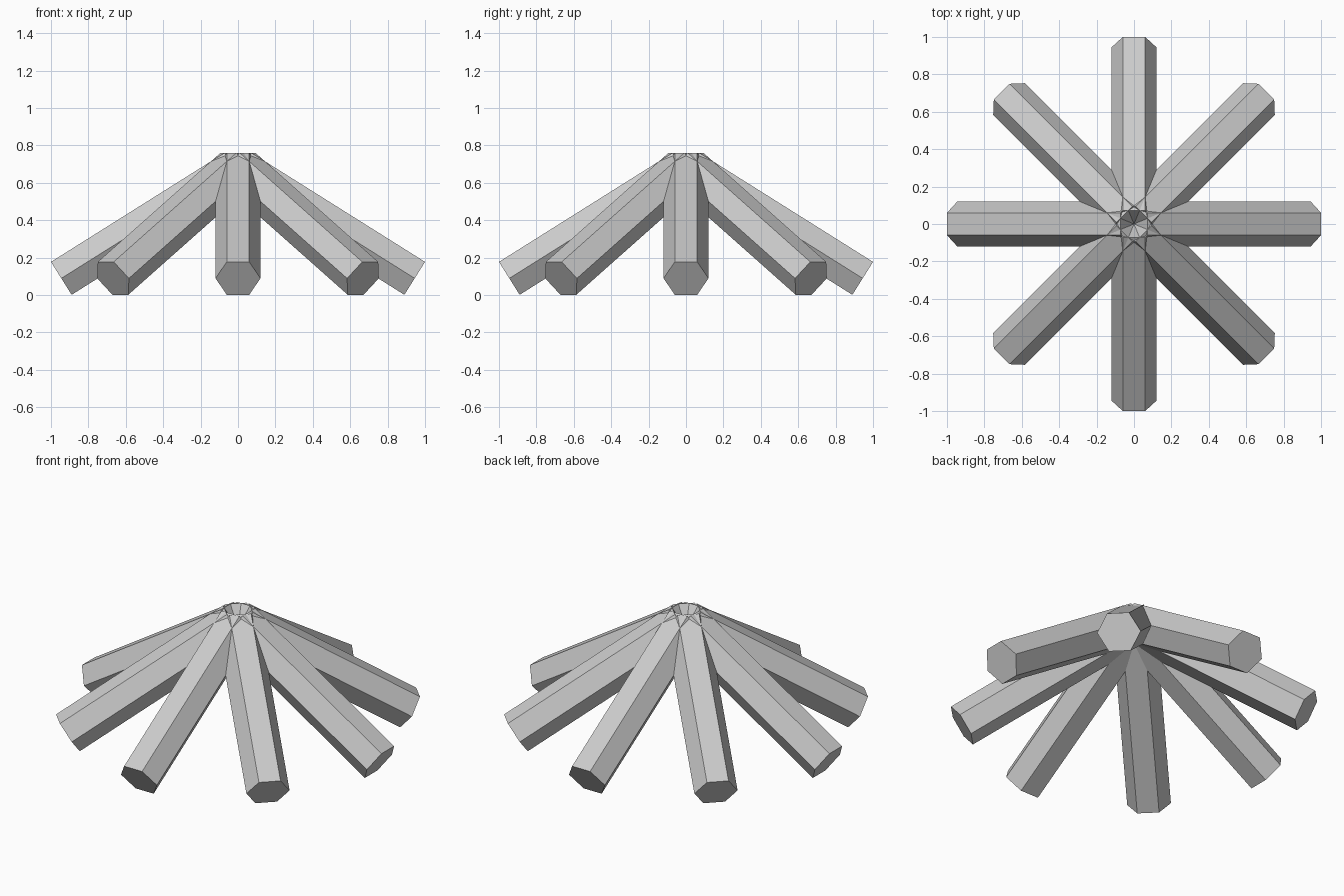
import bpy
from math import atan2, hypot, pi, sqrt
from mathutils import Matrix, Vector

if "Cube" in bpy.data.objects:
    bpy.data.objects.remove(bpy.data.objects["Cube"])

R = 0.12                              # hexagon corner radius
FLAT = R * sqrt(3)                    # flat-to-flat depth
inner = Vector((0.072, 0, 0.76))      # top edge at the hub
outer = Vector((1.0, 0, 0.177))       # top edge at the foot
axis = (outer - inner).normalized()
up = Vector((-axis.z, 0, axis.x))     # normal of the beam's top face
length = (outer - inner).length
center = (inner + outer) / 2 - up * FLAT / 2

# local x -> sideways (corners), y -> top face normal, z -> along the beam
side = up.cross(axis)
frame = Matrix((side, up, axis)).transposed().to_4x4()
beam_matrix = Matrix.Translation(center) @ frame


def add_beam(i):
    """One sloping hexagonal beam, turned about the vertical axis."""
    bpy.ops.mesh.primitive_cylinder_add(vertices=6, radius=R, depth=length)
    beam = bpy.context.object
    beam.name = f"beam_{i + 1}"
    # turn the prism so its corners point sideways and flats face up/down
    beam.data.transform(Matrix.Rotation(pi / 2, 4, 'Z'))
    beam.data.transform(Matrix.Rotation(i * pi / 4, 4, 'Z') @ beam_matrix)


# Eight beams radiating from the hub
for i in range(8):
    add_beam(i)
